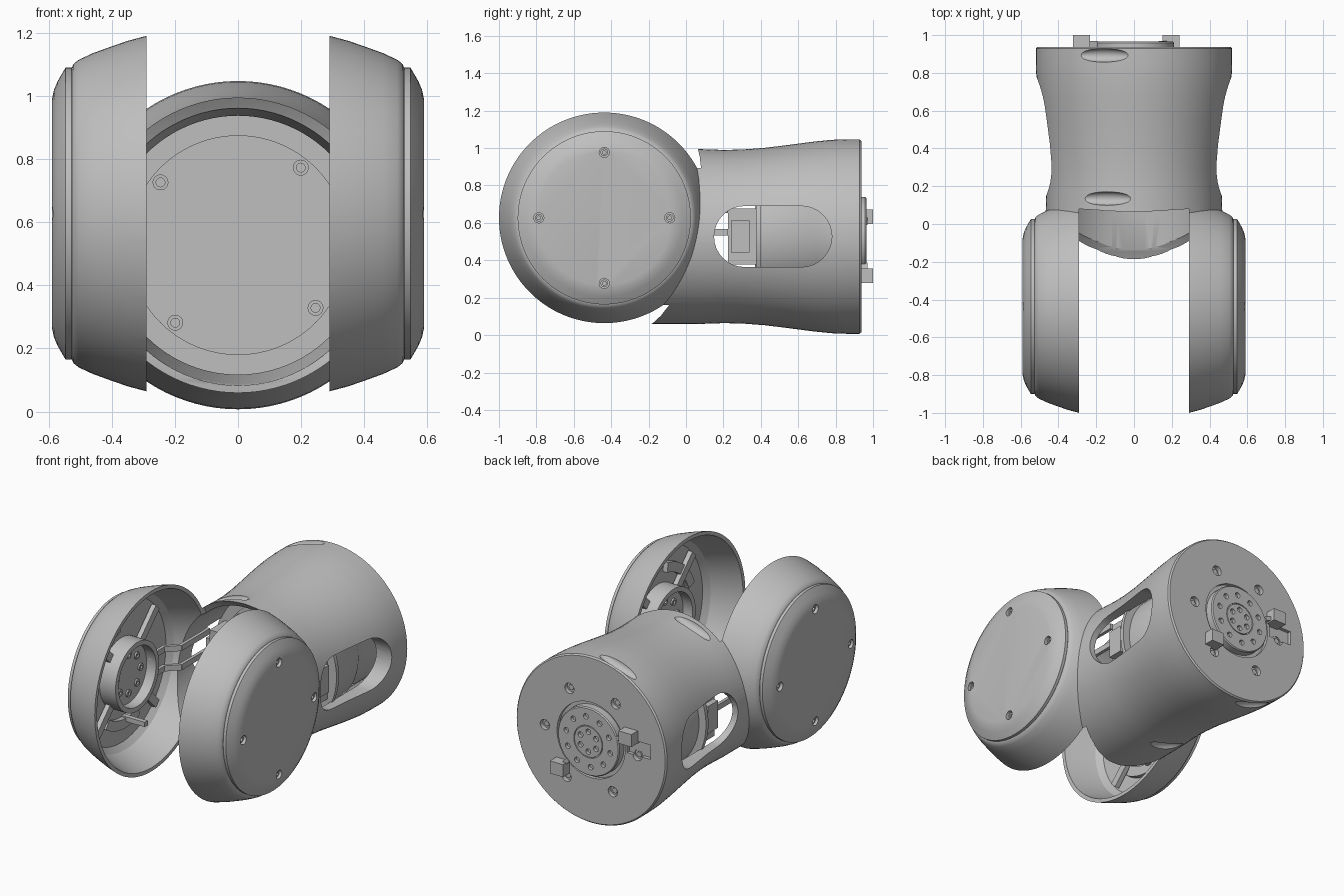
import bpy, bmesh, math
from mathutils import Vector, Matrix

cube = bpy.data.objects.get("Cube")
if cube:
    bpy.data.objects.remove(cube, do_unlink=True)

grey = bpy.data.materials.new("light grey")
grey.use_nodes = True
COLOUR = (0.52, 0.52, 0.52, 1)
grey.diffuse_color = COLOUR
grey.node_tree.nodes["Principled BSDF"].inputs["Base Color"].default_value = COLOUR

PIVOT = Vector((0, -0.437, 0.627))   # joint axis, along x
TUBE = Vector((0, 0, 0.527))         # tube axis, along y
TAU = 2 * math.pi


def finish(bm, name):
    bmesh.ops.recalc_face_normals(bm, faces=bm.faces)
    mesh = bpy.data.meshes.new(name)
    bm.to_mesh(mesh)
    bm.free()
    mesh.materials.append(grey)
    ob = bpy.data.objects.new(name, mesh)
    bpy.context.collection.objects.link(ob)
    return ob


def lathe(name, profile, centre, axis="x", n=32, ring=False, arc=(0, TAU)):
    """Turn (along, radius) points about an axis; ring closes the profile."""
    bm = bmesh.new()
    full = arc[1] - arc[0] > TAU - 0.01
    steps = n if full else n + 1
    rows = []
    for i in range(steps):
        a = arc[0] + (arc[1] - arc[0]) * i / n
        row = []
        for d, r in profile:
            u, v = r * math.cos(a), r * math.sin(a)
            p = (d, u, v) if axis == "x" else (u, d, v)
            row.append(bm.verts.new(Vector(p) + centre))
        rows.append(row)
    m = len(profile)
    for i in range(n):
        a, b = rows[i], rows[(i + 1) % steps]
        for j in range(m if ring else m - 1):
            k = (j + 1) % m
            bm.faces.new((a[j], a[k], b[k], b[j]))
    if not ring:
        bm.faces.new([r[0] for r in rows])
        bm.faces.new([r[-1] for r in rows])
    elif not full:
        bm.faces.new(rows[0])
        bm.faces.new(rows[-1])
    return finish(bm, name)


def drum(name, centre, lo, hi, r, axis="y", n=24):
    return lathe(name, [(lo, r), (hi, r)], centre, axis, n)


def washer(name, centre, lo, hi, r0, r1, axis="y", n=48, arc=(0, TAU)):
    return lathe(name, [(lo, r0), (hi, r0), (hi, r1), (lo, r1)], centre, axis, n, True, arc)


def box(name, centre, size, turn=Matrix()):
    bm = bmesh.new()
    bmesh.ops.create_cube(bm, size=1, matrix=Matrix.Translation(centre) @ turn @ Matrix.Diagonal((*size, 1)))
    return finish(bm, name)


def beam(name, p, q, w, h):
    p, q = Vector(p), Vector(q)
    turn = (q - p).to_track_quat("Y", "Z").to_matrix().to_4x4()
    return box(name, (p + q) / 2, (w, (q - p).length + w * 0.5, h), turn)


def activate(ob):
    bpy.ops.object.select_all(action="DESELECT")
    ob.select_set(True)
    bpy.context.view_layer.objects.active = ob


def boolean(ob, cutters, operation="DIFFERENCE"):
    for c in cutters:
        activate(ob)
        mod = ob.modifiers.new("cut", "BOOLEAN")
        mod.operation, mod.solver, mod.object = operation, "EXACT", c
        bpy.ops.object.modifier_apply(modifier=mod.name)
        bpy.data.objects.remove(c, do_unlink=True)


def mirrored(half):
    return [(-x, r) for x, r in reversed(half)] + half


def around(count, r, offset=0):
    for i in range(count):
        a = math.radians(offset) + TAU * i / count
        yield r * math.cos(a), r * math.sin(a)


# Outer shell: flared tube joined to the two joint housings
shell = lathe("arm_shell", [(-0.25, 0.468), (0.05, 0.468), (0.2, 0.463), (0.3, 0.465), (0.42, 0.474),
                            (0.55, 0.49), (0.68, 0.507), (0.78, 0.517), (0.86, 0.52), (0.928, 0.52),
                            (0.937, 0.512)], TUBE, "y", 96)
housing = lathe("housing", mirrored([(0.29, 0.563), (0.35, 0.547), (0.405, 0.528), (0.46, 0.508),
                                     (0.505, 0.487), (0.521, 0.474), (0.528, 0.458)]), PIVOT, "x", 128)
boolean(shell, [housing], "UNION")

# Hollow the housings, the gap between them, and the tube
cups = lathe("cup_space", mirrored([(0, 0.622), (0.1, 0.618), (0.2, 0.605), (0.29, 0.582), (0.29, 0.54),
                                    (0.405, 0.5), (0.47, 0.475), (0.5, 0.44)]), PIVOT, "x", 128)
bore = lathe("bore", [(-0.3, 0.45), (0.05, 0.438), (0.3, 0.41), (0.9, 0.41)], TUBE, "y", 96)
boolean(shell, [cups, bore])

# Side windows with rounded ends, cut straight through
bm = bmesh.new()
outline = []
for end, start in ((0.617, -90), (0.313, 90)):
    for i in range(17):
        a = math.radians(start + 180 * i / 16)
        outline.append(bm.verts.new((-0.7, end + 0.163 * math.cos(a), 0.527 + 0.163 * math.sin(a))))
face = bm.faces.new(outline)
new = bmesh.ops.extrude_face_region(bm, geom=[face])["geom"]
bmesh.ops.translate(bm, verts=[v for v in new if isinstance(v, bmesh.types.BMVert)], vec=(1.4, 0, 0))
boolean(shell, [finish(bm, "window")])

# Lens-shaped screw pockets above and below
for y, r in ((0.135, 0.466), (0.893, 0.52)):
    for s in (1, -1):
        a = math.radians(108)
        spot = TUBE + Vector((r * math.cos(a), y, s * r * math.sin(a)))
        bm = bmesh.new()
        bmesh.ops.create_uvsphere(bm, u_segments=24, v_segments=16, radius=1,
                                  matrix=Matrix.Translation(spot) @ Matrix.Rotation(-s * math.radians(18), 4, "Y")
                                  @ Matrix.Diagonal((0.15, 0.036, 0.035, 1)))
        boolean(shell, [finish(bm, "pocket")])

# Recesses in the rear face
boolean(shell, [drum("recess", TUBE, 0.915, 1, 0.235, n=64),
                box("notch", (-0.33, 0.94, 0.56), (0.16, 0.05, 0.09))])
for x, z in around(6, 0.32, 2):
    boolean(shell, [drum("hole", TUBE + Vector((x, 0, z)), 0.908, 1, 0.032)])
    drum("rear_screw", TUBE + Vector((x, 0, z)), 0.9, 0.92, 0.018, n=6)

# Rear output flange with two rings of holes
flange = lathe("rear_flange", [(0.9, 0.212), (0.958, 0.212), (0.965, 0.206)], TUBE, "y", 64)
boolean(flange, [washer("groove", TUBE, 0.957, 1, 0.095, 0.1)])
for x, z in list(around(10, 0.155, 12)) + list(around(6, 0.062, 30)):
    boolean(flange, [drum("hole", TUBE + Vector((x, 0, z)), 0.945, 1, 0.017, n=16)])
for x, z, turn in ((-0.278, 0.632, 0), (0.195, 0.318, 0)):
    box("rear_lug", (x, 0.96, z), (0.09, 0.08, 0.078))
    beam("rear_clip", (x, 0.945, z), (x * 0.75, 0.945, 0.527 + (z - 0.527) * 0.75), 0.05, 0.025)

# Drive inside the tube: mounting plate, cover and motor
plate = drum("mounting_plate", TUBE, 0.375, 0.4, 0.418, n=96)
motor = lathe("motor", [(0.4, 0.37), (0.66, 0.37), (0.7, 0.35), (0.91, 0.35)], TUBE, "y", 64)
drum("plate_cover", TUBE, 0.368, 0.376, 0.348, n=96)
for x, z in around(4, 0.316, 51):
    washer("plate_screw", TUBE + Vector((x, 0, z)), 0.36, 0.38, 0.014, 0.025, n=24)

for side, s in (("right", -1), ("left", 1)):
    # Round cover outside each housing, with four screws
    cap = lathe(side + "_cap", [(s * 0.51, 0.45), (s * 0.528, 0.463), (s * 0.546, 0.463), (s * 0.571, 0.42),
                                (s * 0.583, 0.392), (s * 0.59, 0.36)], PIVOT, "x", 96)
    for y, z in around(4, 0.35):
        spot = PIVOT + Vector((0, y, z))
        boolean(cap, [drum("hole", spot, s * 0.565, s * 0.65, 0.027, "x")])
        washer(side + "_cap_screw", spot, s * 0.56, s * 0.575, 0.01, 0.02, "x", 16)

    # Bearing boss, ribs and raised arcs on the inner floor
    washer(side + "_bearing_ring", PIVOT, s * 0.39, s * 0.505, 0.185, 0.215, "x", 64)
    drum(side + "_bearing_hub", PIVOT, s * 0.455, s * 0.505, 0.19, "x", 48)
    for y, z in around(8, 0.12):
        washer(side + "_hub_screw", PIVOT + Vector((0, y, z)), s * 0.445, s * 0.46, 0.01, 0.022, "x", 16)
    for a in (100, 235):
        washer(side + "_floor_arc", PIVOT, s * 0.47, s * 0.505, 0.28, 0.34, "x", 16,
               (math.radians(a), math.radians(a + 60)))
    for y, z in around(4, 1, 45):
        d = Vector((0, y, z))
        base = PIVOT + Vector((s * 0.475, 0, 0))
        beam(side + "_floor_rib", base + d * 0.21, base + d * 0.42, 0.03, 0.05)
    box(side + "_stop_post", (s * 0.42, -0.42, 0.34), (0.16, 0.03, 0.03))

    # Cable guides running from the boss into the tube
    for z in (0.55, 0.67):
        path = [(s * 0.43, -0.25, z), (s * 0.43, -0.12, z), (s * 0.36, -0.05, z), (s * 0.36, 0.22, z)]
        for p, q in zip(path, path[1:]):
            beam(side + "_cable_guide", p, q, 0.02, 0.035)
    box(side + "_bracket", (s * 0.35, 0.29, 0.527), (0.08, 0.1, 0.17))
    box(side + "_bracket_base", (s * 0.33, 0.3, 0.527), (0.05, 0.15, 0.3))

# Soft shading with crisp edges
for ob in list(bpy.context.scene.objects):
    if ob.type == "MESH":
        activate(ob)
        bpy.ops.object.shade_smooth_by_angle(angle=math.radians(28))
